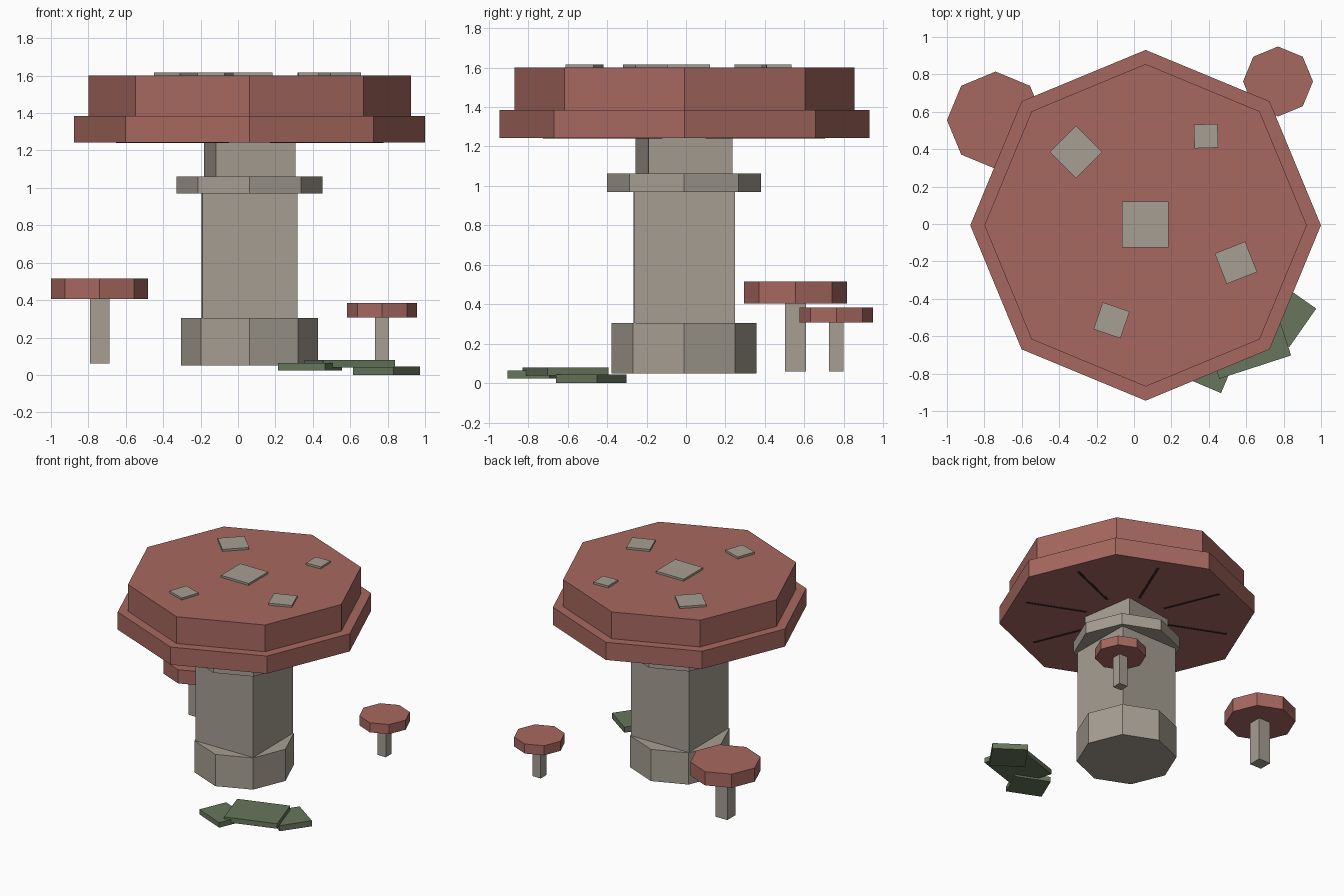
import bpy, math

if "Cube" in bpy.data.objects:
    bpy.data.objects.remove(bpy.data.objects["Cube"])


def material(name, rgb):
    m = bpy.data.materials.new(name)
    m.diffuse_color = (*rgb, 1)
    m.use_nodes = True
    m.node_tree.nodes["Principled BSDF"].inputs["Base Color"].default_value = m.diffuse_color
    return m


RED = material("cap_red", (0.38, 0.137, 0.116))
STONE = material("stem_grey", (0.38, 0.342, 0.287))
GREEN = material("moss_green", (0.135, 0.182, 0.107))
DARK = material("gill_dark", (0.03, 0.02, 0.018))


def finish(name, mat):
    ob = bpy.context.object
    ob.name = name
    ob.data.materials.append(mat)
    return ob


def octagon(name, x, y, r, z0, z1, mat):
    bpy.ops.mesh.primitive_cylinder_add(vertices=8, radius=r, depth=z1 - z0,
                                        location=(x, y, (z0 + z1) / 2))
    return finish(name, mat)


def box(name, x, y, w, d, z0, z1, mat, deg=0):
    bpy.ops.mesh.primitive_cube_add(size=1, location=(x, y, (z0 + z1) / 2),
                                    rotation=(0, 0, math.radians(deg)))
    bpy.context.object.scale = (w, d, z1 - z0)
    return finish(name, mat)


# Main stem: octagonal foot, square shaft, collar, twisted neck
CX, CY = 0.062, -0.01
octagon("stem_foot", CX, CY, 0.367, 0.05, 0.305, STONE)
box("stem_shaft", CX, CY, 0.51, 0.51, 0.30, 0.98, STONE, 0.5)
octagon("stem_collar", CX, CY, 0.39, 0.97, 1.062, STONE)
box("stem_neck", CX, CY, 0.43, 0.43, 1.05, 1.26, STONE, 8.7)

# Main cap: wide brim with a narrower crown
octagon("cap_brim", CX, CY + 0.003, 0.9375, 1.243, 1.385, RED)
octagon("cap_crown", CX, CY + 0.003, 0.862, 1.384, 1.6, RED)

# Thin radial gills under the brim
for i in range(8):
    a = 22.5 + 45 * i
    r = 0.54
    box(f"gill_{i}", CX + r * math.cos(math.radians(a)),
        CY + r * math.sin(math.radians(a)), 0.46, 0.02, 1.241, 1.248, DARK, a)

# Flat square spots on the crown: x, y, size, turn
spots = [(0.06, -0.003, 0.247, 0), (-0.31, 0.385, 0.198, 45), (0.385, 0.47, 0.127, 2),
         (0.545, -0.207, 0.175, 21.5), (-0.12, -0.515, 0.152, -19)]
for i, (x, y, s, deg) in enumerate(spots):
    box(f"cap_spot_{i}", x, y, s, s, 1.598, 1.616, STONE, deg)

# Two small mushrooms: x, y, cap radius, stem width, cap bottom, cap top
small = [("left", -0.74, 0.555, 0.26, 0.104, 0.405, 0.515),
         ("right", 0.77, 0.762, 0.187, 0.074, 0.308, 0.385)]
for side, x, y, r, w, z0, z1 in small:
    box(f"small_stem_{side}", x, y, w, w, 0.06, z0 + 0.01, STONE)
    octagon(f"small_cap_{side}", x, y, r, z0, z1, RED)

# Overlapping moss slabs at the foot
box("moss_front", 0.385, -0.745, 0.272, 0.23, 0.025, 0.065, GREEN, -23)
box("moss_middle", 0.5975, -0.61, 0.404, 0.326, 0.04, 0.08, GREEN, 18)
box("moss_back", 0.795, -0.48, 0.262, 0.251, 0.0, 0.045, GREEN, -35)
